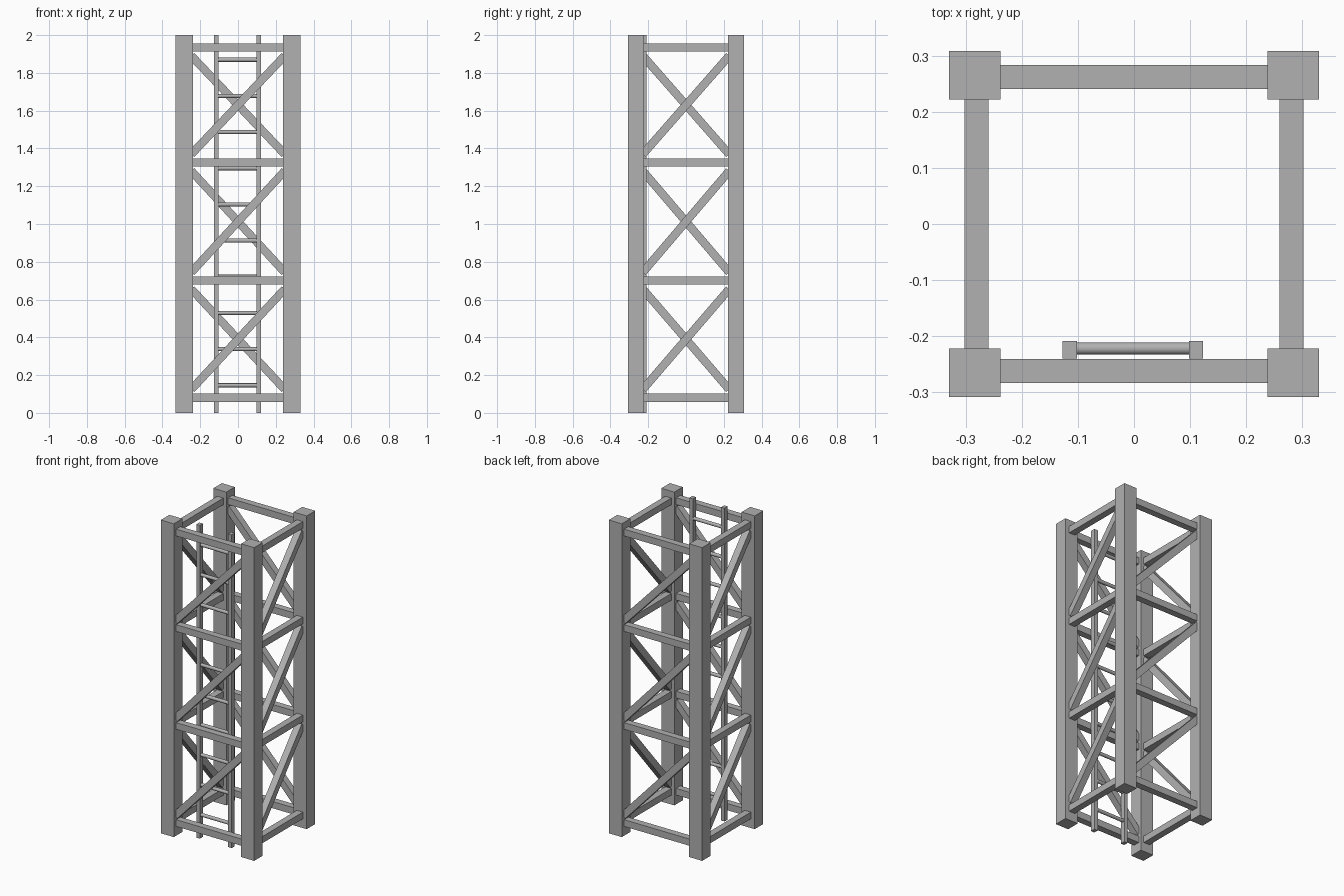
import bpy
from mathutils import Vector, Matrix

if "Cube" in bpy.data.objects:
    bpy.data.objects.remove(bpy.data.objects["Cube"], do_unlink=True)

steel = bpy.data.materials.new("grey steel")
steel.use_nodes = True
steel.diffuse_color = (0.44, 0.44, 0.44, 1)
steel.node_tree.nodes["Principled BSDF"].inputs["Base Color"].default_value = steel.diffuse_color

POST_X, POST_Y = 0.284, 0.265
FACE_X, FACE_Y = 0.281, 0.262
BAR = 0.043
LEVELS = [0.08, 0.70, 1.325, 1.935]


def finish(name):
    obj = bpy.context.object
    obj.name = name
    obj.data.materials.append(steel)
    return obj


def box(name, center, size):
    bpy.ops.mesh.primitive_cube_add(size=1)
    obj = finish(name)
    obj.data.transform(Matrix.Diagonal((*size, 1)))
    obj.location = center


def beam(name, start, end, outward):
    """Square bar between two points, with one side facing outward."""
    start, end = Vector(start), Vector(end)
    along = (end - start).normalized()
    across = along.cross(outward)
    turn = Matrix((across, outward, along)).transposed().to_4x4()
    bpy.ops.mesh.primitive_cube_add(size=1)
    obj = finish(name)
    obj.data.transform(turn @ Matrix.Diagonal((BAR, BAR, (end - start).length, 1)))
    obj.location = (start + end) / 2


# Corner posts
for sx, side in ((-1, "right"), (1, "left")):
    for sy, end in ((-1, "front"), (1, "back")):
        box(f"{end}_{side}_post", (sx * POST_X, sy * POST_Y, 1), (0.092, 0.086, 2))

# Horizontal bars and a rising diagonal per bay on each of the four faces
faces = {
    "front": ((0, -1, 0), (1, 0, 0), FACE_Y, 0.24),
    "left": ((1, 0, 0), (0, 1, 0), FACE_X, 0.222),
    "back": ((0, 1, 0), (-1, 0, 0), FACE_Y, 0.24),
    "right": ((-1, 0, 0), (0, -1, 0), FACE_X, 0.222),
}
for face, (normal, direction, offset, half) in faces.items():
    normal, direction = Vector(normal), Vector(direction)
    middle = normal * offset
    reach = direction * (half + 0.02)
    for z in LEVELS:
        up = Vector((0, 0, z))
        beam(f"{face}_horizontal", middle - reach + up, middle + reach + up, normal)
    for low, high in zip(LEVELS, LEVELS[1:]):
        center = middle + Vector((0, 0, (low + high) / 2))
        rise = direction * half + Vector((0, 0, (high - low) / 2 - 0.052))
        beam(f"{face}_diagonal", center - rise * 1.03, center + rise * 1.03, normal)

# Ladder rails behind the front face
for x, side in ((-0.1145, "right"), (0.1105, "left")):
    box(f"ladder_{side}_rail", (x, -0.224, 1), (0.025, 0.031, 2))

# Round ladder rungs
for i in range(10):
    bpy.ops.mesh.primitive_cylinder_add(vertices=16, radius=0.011, depth=0.22)
    rung = finish("ladder_rung")
    rung.data.transform(Matrix.Rotation(1.5708, 4, "Y"))
    rung.location = (-0.002, -0.222, 0.146 + i * 0.1915)
    bpy.ops.object.shade_smooth_by_angle()
